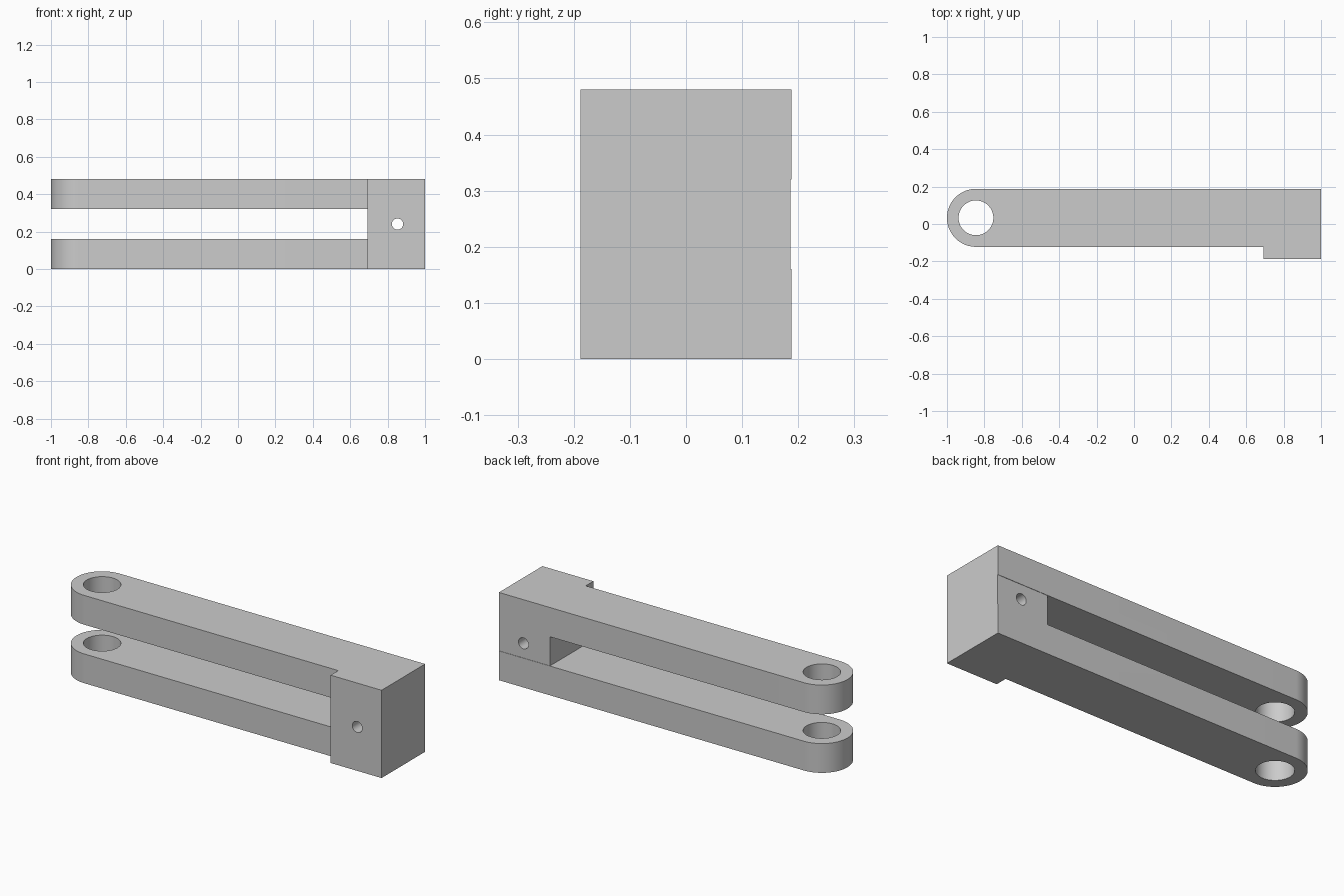
import bpy, bmesh
from math import pi, sin, cos, radians

if "Cube" in bpy.data.objects:
    bpy.data.objects.remove(bpy.data.objects["Cube"])

HEIGHT, ARM = 0.48, 0.16          # total height, thickness of one arm
BACK, FRONT = 0.188, -0.188       # block faces
R = 0.155                         # rounded arm end
PIVOT = (-0.845, BACK - R)
STEP_X = 0.692                    # where the block begins


def prism(name, outline, height):
    bm = bmesh.new()
    face = bm.faces.new([bm.verts.new((x, y, 0)) for x, y in outline])
    ext = bmesh.ops.extrude_face_region(bm, geom=[face])
    top = [v for v in ext["geom"] if isinstance(v, bmesh.types.BMVert)]
    bmesh.ops.translate(bm, verts=top, vec=(0, 0, height))
    bmesh.ops.recalc_face_normals(bm, faces=bm.faces)
    mesh = bpy.data.meshes.new(name)
    bm.to_mesh(mesh)
    bm.free()
    obj = bpy.data.objects.new(name, mesh)
    bpy.context.collection.objects.link(obj)
    return obj


def cut(target, cutter):
    cutter.hide_render = True
    mod = target.modifiers.new(cutter.name, 'BOOLEAN')
    mod.operation, mod.solver, mod.object = 'DIFFERENCE', 'EXACT', cutter
    bpy.context.view_layer.objects.active = target
    bpy.ops.object.modifier_apply(modifier=mod.name)
    bpy.data.objects.remove(cutter)


def box_cutter(name, x0, x1, y0, y1, z0, z1):
    obj = prism(name, [(x0, y0), (x1, y0), (x1, y1), (x0, y1)], z1 - z0)
    obj.location.z = z0
    return obj


def hole_cutter(name, radius, location, rotation=(0, 0, 0)):
    bpy.ops.mesh.primitive_cylinder_add(vertices=64, radius=radius, depth=2,
                                        location=location, rotation=rotation)
    bpy.context.object.name = name
    return bpy.context.object


# Clevis body: plan outline with rounded end and stepped block
arc = [(PIVOT[0] + R * cos(a), PIVOT[1] + R * sin(a))
       for a in (pi / 2 + pi * i / 40 for i in range(41))]
outline = arc + [(STEP_X, BACK - 2 * R), (STEP_X, FRONT), (1, FRONT), (1, BACK)]
body = prism("clevis_arm", outline, HEIGHT)

# Slot between the two arms, and the shallow relief behind the block
cut(body, box_cutter("slot", -1.2, STEP_X, -0.5, 0.5, ARM, HEIGHT - ARM))
cut(body, box_cutter("relief", 0.5, 1.2, BACK - 0.002, 0.5, ARM, HEIGHT - ARM))

# Pivot holes through both arms, bolt hole through the block
cut(body, hole_cutter("pivot_hole", 0.093, (*PIVOT, 0)))
cut(body, hole_cutter("bolt_hole", 0.03, (0.853, 0, HEIGHT / 2), (pi / 2, 0, 0)))

bpy.ops.object.select_all(action='DESELECT')
body.select_set(True)
bpy.context.view_layer.objects.active = body
bpy.ops.object.shade_smooth_by_angle(angle=radians(30))
